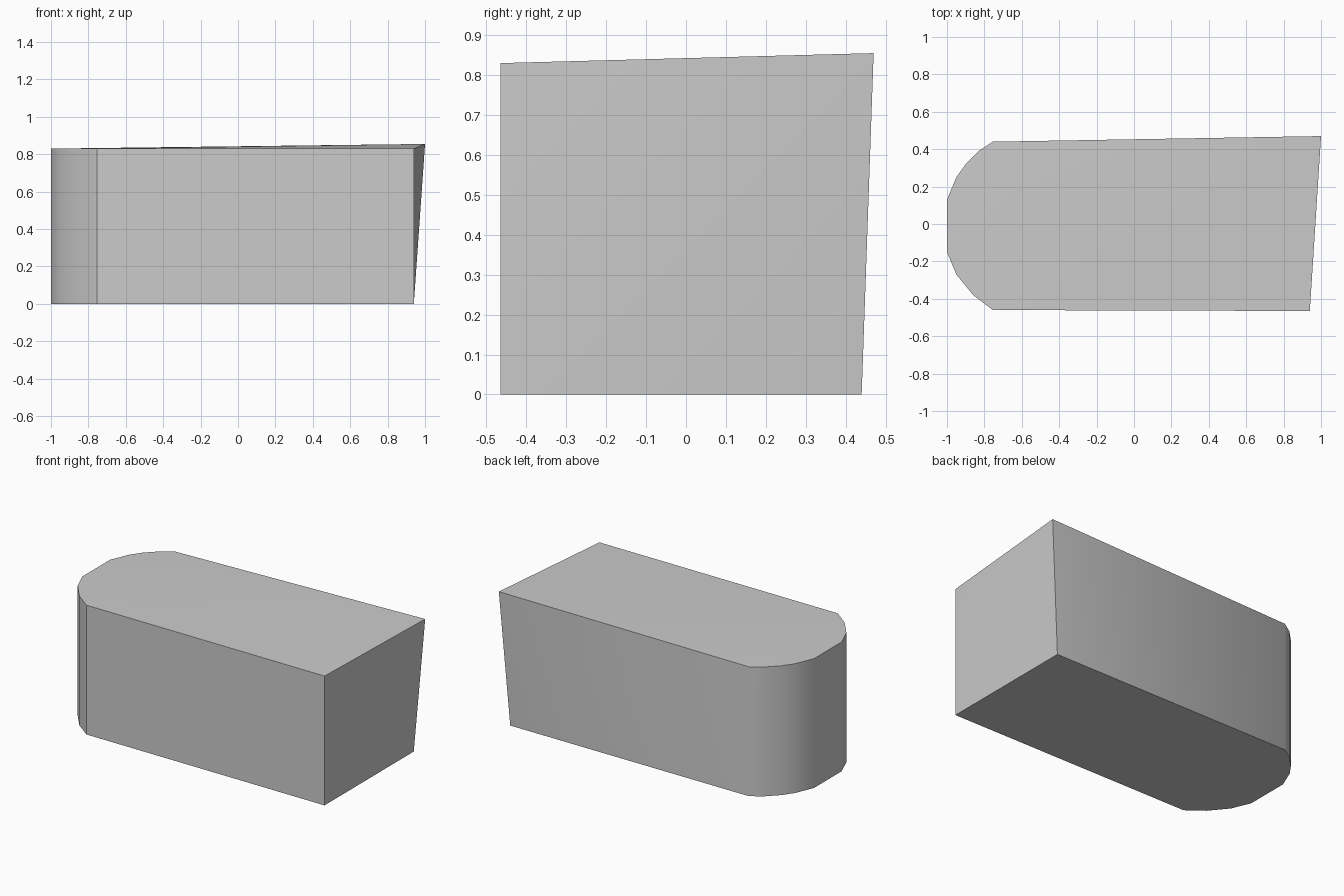
import bpy
import bmesh
import math

if "Cube" in bpy.data.objects:
    bpy.data.objects.remove(bpy.data.objects["Cube"], do_unlink=True)

HEIGHT = 0.83

# Plain grey material
grey = bpy.data.materials.new("plain grey")
grey.use_nodes = True
colour = (0.6, 0.6, 0.6, 1)
grey.diffuse_color = colour
grey.node_tree.nodes["Principled BSDF"].inputs["Base Color"].default_value = colour

# Plan outline: square end first, then the rounded end, counter-clockwise
outline = [(0.94, 0.44), (-0.755, 0.44), (-0.83, 0.39), (-0.9, 0.32),
           (-0.95, 0.25), (-1, 0.13), (-1, -0.15), (-0.95, -0.27),
           (-0.86, -0.38), (-0.755, -0.46), (0.94, -0.465)]

bm = bmesh.new()
bottom = [bm.verts.new((x, y, 0)) for x, y in outline]
top = [bm.verts.new((x, y, HEIGHT)) for x, y in outline]

# Upper back corner is pulled outwards
top[0].co = (1, 0.47, 0.855)

# Walls, base and a top fanned from the pulled corner
count = len(outline)
for i in range(count):
    j = (i + 1) % count
    bm.faces.new((bottom[i], bottom[j], top[j], top[i]))
bm.faces.new(bottom[::-1])
for i in range(1, count - 1):
    bm.faces.new((top[0], top[i], top[i + 1]))

# Split the two twisted walls along the diagonal through the pulled corner
bmesh.ops.connect_verts(bm, verts=[top[0], bottom[1]])
bmesh.ops.connect_verts(bm, verts=[top[0], bottom[-1]])
bmesh.ops.recalc_face_normals(bm, faces=bm.faces)

mesh = bpy.data.meshes.new("rounded_block")
bm.to_mesh(mesh)
bm.free()
mesh.materials.append(grey)
block = bpy.data.objects.new("rounded_block", mesh)
bpy.context.collection.objects.link(block)

# Smooth rounded end, sharp corners
bpy.ops.object.select_all(action="DESELECT")
block.select_set(True)
bpy.context.view_layer.objects.active = block
bpy.ops.object.shade_smooth_by_angle(angle=math.radians(36))
